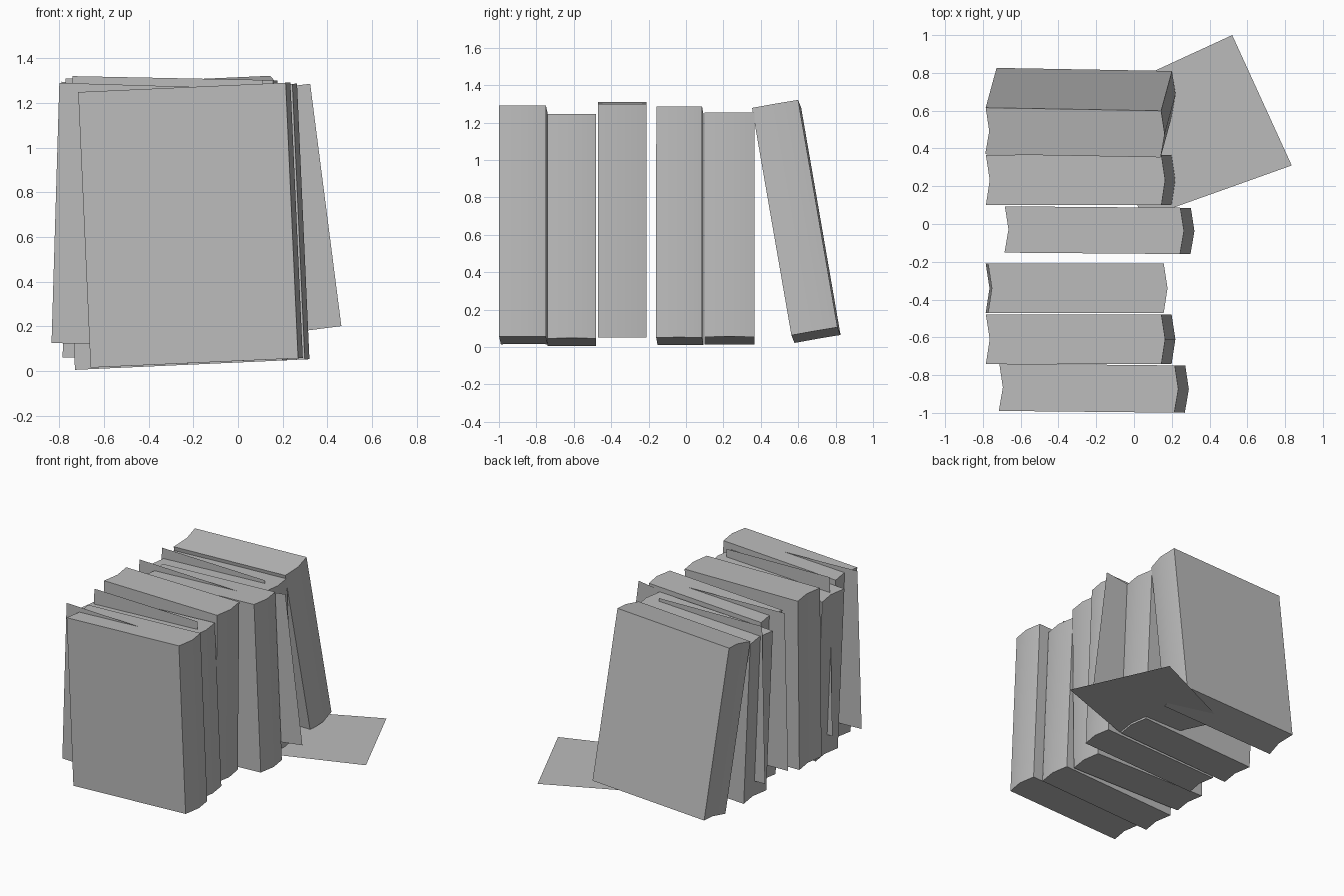
import bpy
from mathutils import Matrix, Vector

cube = bpy.data.objects.get("Cube")
if cube:
    bpy.data.objects.remove(cube, do_unlink=True)

grey = bpy.data.materials.new("paper_grey")
grey.use_nodes = True
grey.diffuse_color = (0.5, 0.5, 0.5, 1)
grey.node_tree.nodes["Principled BSDF"].inputs["Base Color"].default_value = (0.5, 0.5, 0.5, 1)


def add_object(name, verts, faces):
    mesh = bpy.data.meshes.new(name)
    mesh.from_pydata(verts, [], faces)
    mesh.materials.append(grey)
    obj = bpy.data.objects.new(name, mesh)
    bpy.context.collection.objects.link(obj)
    return obj


def add_book(name, corner, thick, height, tilt=-0.045, lean=0.0, yaw=0.0, width=0.93):
    """Book standing upright: convex spine on +x, hollow page edge on -x."""
    bulge = 0.02
    outline = [(0, 0), (width, 0), (width + bulge, thick / 2),
               (width, thick), (0, thick), (bulge, thick / 2)]
    n = len(outline)
    place = (Matrix.Translation(corner) @ Matrix.Rotation(yaw, 4, "Z")
             @ Matrix.Rotation(lean, 4, "X") @ Matrix.Rotation(tilt, 4, "Y"))
    verts = [place @ Vector((x, y, z)) for z in (0, height) for x, y in outline]
    faces = [(i, (i + 1) % n, (i + 1) % n + n, i + n) for i in range(n)]
    # Caps are split along the middle so the hollow side stays clean
    faces += [(5, 2, 1, 0), (4, 3, 2, 5), (6, 7, 8, 11), (11, 8, 9, 10)]
    obj = add_object(name, verts, faces)
    bpy.ops.object.select_all(action="DESELECT")
    obj.select_set(True)
    bpy.context.view_layer.objects.active = obj
    bpy.ops.object.shade_smooth_by_angle()


def add_sheet(name, top_left, tilt, width, height):
    """Loose upright page hanging from its top left corner."""
    place = Matrix.Translation(top_left) @ Matrix.Rotation(tilt, 4, "Y")
    corners = [(0, 0, -height), (width, 0, -height), (width, 0, 0), (0, 0, 0)]
    add_object(name, [place @ Vector(c) for c in corners], [(0, 1, 2, 3)])


# Row of books, the last one leaning on the others
add_book("front_book", (-0.66, -0.99, 0.015), 0.25, 1.235, yaw=-0.01)
add_book("second_book", (-0.73, -0.74, 0.005), 0.26, 1.2)
add_book("third_book", (-0.785, -0.47, 0.06), 0.26, 1.25, tilt=0.01)
add_book("fourth_book", (-0.63, -0.152, 0.01), 0.245, 1.235, yaw=-0.008)
add_book("fifth_book", (-0.73, 0.1, 0.013), 0.265, 1.2)
add_book("leaning_book", (-0.73, 0.58, 0.022), 0.25, 1.235, lean=0.172, yaw=-0.01)

# Loose pages slipping out of the books
add_sheet("front_page", (-0.80, -0.87, 1.29), 0.03, 0.85, 1.165)
add_sheet("second_page", (-0.74, -0.63, 1.32), 0.02, 0.85, 1.175)
add_sheet("fourth_page", (-0.79, -0.03, 1.295), 0.025, 0.85, 1.165)
add_sheet("fifth_page", (-0.78, 0.22, 1.29), 0.02, 0.85, 1.165)
add_sheet("hanging_page", (-0.5, 0.095, 1.18), -0.128, 0.83, 1.094)

# Page lying flat beneath the row
flat = [(-0.24, 0.65), (0.05, 0.03), (0.835, 0.31), (0.52, 1.0)]
add_object("flat_page", [(x, y, 0.07) for x, y in flat], [(0, 1, 2, 3)])
